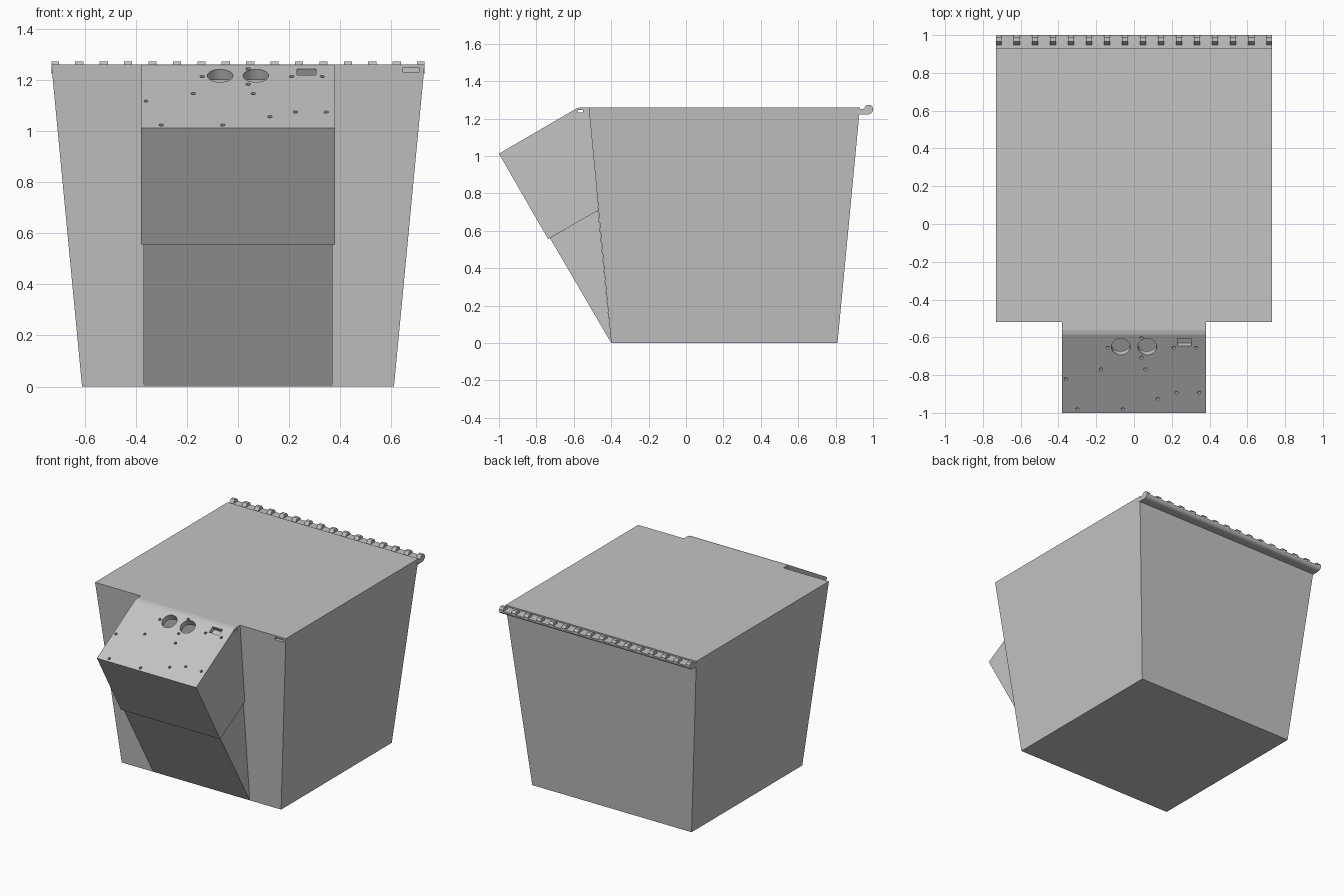
import bpy
import bmesh
from math import atan2, pi, sin, cos
from mathutils import Matrix, Vector

old = bpy.data.objects.get("Cube")
if old:
    bpy.data.objects.remove(old, do_unlink=True)

grey = bpy.data.materials.new("plain grey")
grey.use_nodes = True
grey.diffuse_color = (0.55, 0.55, 0.55, 1)
grey.node_tree.nodes["Principled BSDF"].inputs["Base Color"].default_value = (0.55, 0.55, 0.55, 1)


def finish(bm, name):
    bmesh.ops.recalc_face_normals(bm, faces=bm.faces)
    mesh = bpy.data.meshes.new(name)
    bm.to_mesh(mesh)
    bm.free()
    mesh.materials.append(grey)
    obj = bpy.data.objects.new(name, mesh)
    bpy.context.collection.objects.link(obj)
    return obj


def add_prism(bm, profile, x0, x1):
    """Extrude a (y, z) outline from x0 to x1."""
    face = bm.faces.new([bm.verts.new((x0, y, z)) for y, z in profile])
    new = bmesh.ops.extrude_face_region(bm, geom=[face])["geom"]
    verts = [v for v in new if isinstance(v, bmesh.types.BMVert)]
    bmesh.ops.translate(bm, vec=(x1 - x0, 0, 0), verts=verts)


def prism(name, profile, x0, x1):
    bm = bmesh.new()
    add_prism(bm, profile, x0, x1)
    return finish(bm, name)


def cut(obj, cutter):
    mod = obj.modifiers.new(cutter.name, "BOOLEAN")
    mod.operation = "DIFFERENCE"
    mod.solver = "EXACT"
    mod.object = cutter
    cutter.hide_render = True
    cutter.hide_viewport = True
    cutter.display_type = "WIRE"


# Tapered bin body
bm = bmesh.new()
bottom = [bm.verts.new((x, y, 0)) for x, y in
          ((-0.61, -0.4), (0.61, -0.4), (0.61, 0.81), (-0.61, 0.81))]
top = [bm.verts.new((x, y, 1.26)) for x, y in
       ((-0.73, -0.52), (0.73, -0.52), (0.73, 0.93), (-0.73, 0.93))]
bm.faces.new(bottom)
bm.faces.new(top)
for i in range(4):
    j = (i + 1) % 4
    bm.faces.new((bottom[i], bottom[j], top[j], top[i]))
body = finish(bm, "body")

# Small slot in the front rim
slot = prism("rim_slot_cutter", [(-0.6, 1.23), (-0.495, 1.23), (-0.495, 1.247), (-0.6, 1.247)], 0.645, 0.71)
cut(body, slot)

# Support wedge below the control box
prism("support_wedge", [(-0.4, 0), (-0.727, 0.56), (-0.47, 0.71)], -0.37, 0.37)

# Hollow control box with a sloped panel
box = prism("control_box", [(-1, 1.012), (-0.585, 1.254), (-0.56, 1.26), (-0.518, 1.26),
                            (-0.468, 0.71), (-0.737, 0.555)], -0.38, 0.38)
cavity = prism("cavity_cutter", [(-0.955, 0.995), (-0.6, 1.2), (-0.545, 1.2),
                                 (-0.51, 0.73), (-0.725, 0.6)], -0.355, 0.355)
cut(box, cavity)
side_hole = prism("side_hole_cutter", [(-0.578, 1.232), (-0.55, 1.232), (-0.55, 1.246), (-0.578, 1.246)], -0.5, 0.5)
cut(box, side_hole)

# Panel openings, placed by their position on the slope
angle = atan2(0.242, 0.415)


def on_panel(x, y):
    z = 1.012 + (y + 1) * 0.242 / 0.415
    return Matrix.Translation((x, y, z)) @ Matrix.Rotation(angle, 4, "X")


bm = bmesh.new()
small = [(-0.14, -0.655), (0.04, -0.603), (0.04, -0.707), (0.21, -0.655), (0.33, -0.655),
         (-0.175, -0.77), (0.06, -0.77), (-0.36, -0.82), (0.225, -0.893), (0.345, -0.893),
         (0.125, -0.925), (-0.3, -0.98), (-0.06, -0.98)]
holes = [(p, 0.009, 0.04, 12) for p in small]
holes += [((x, -0.65), 0.05, 0.16, 32) for x in (-0.07, 0.07)]
for (x, y), radius, depth, sides in holes:
    bmesh.ops.create_cone(bm, cap_ends=True, segments=sides, radius1=radius,
                          radius2=radius, depth=depth, matrix=on_panel(x, y))
bmesh.ops.create_cube(bm, size=1, matrix=on_panel(0.268, -0.625) @ Matrix.Diagonal((0.075, 0.046, 0.06, 1)))
cut(box, finish(bm, "panel_hole_cutter"))

# Rounded hinge bar along the back rim
arc = [(0.972 + 0.028 * sin(a), 1.25 - 0.028 * cos(a)) for a in (i * pi / 16 for i in range(9))]
prism("hinge_bar", [(0.92, 1.25), (0.92, 1.222)] + arc, -0.73, 0.73)

# Row of hinge teeth
bm = bmesh.new()
for i in range(16):
    x = (i - 7.5) * 0.0955
    add_prism(bm, [(0.945, 1.245), (0.965, 1.272), (0.988, 1.272), (1, 1.258), (1, 1.245)],
              max(x - 0.016, -0.73), min(x + 0.016, 0.73))
finish(bm, "hinge_teeth")
